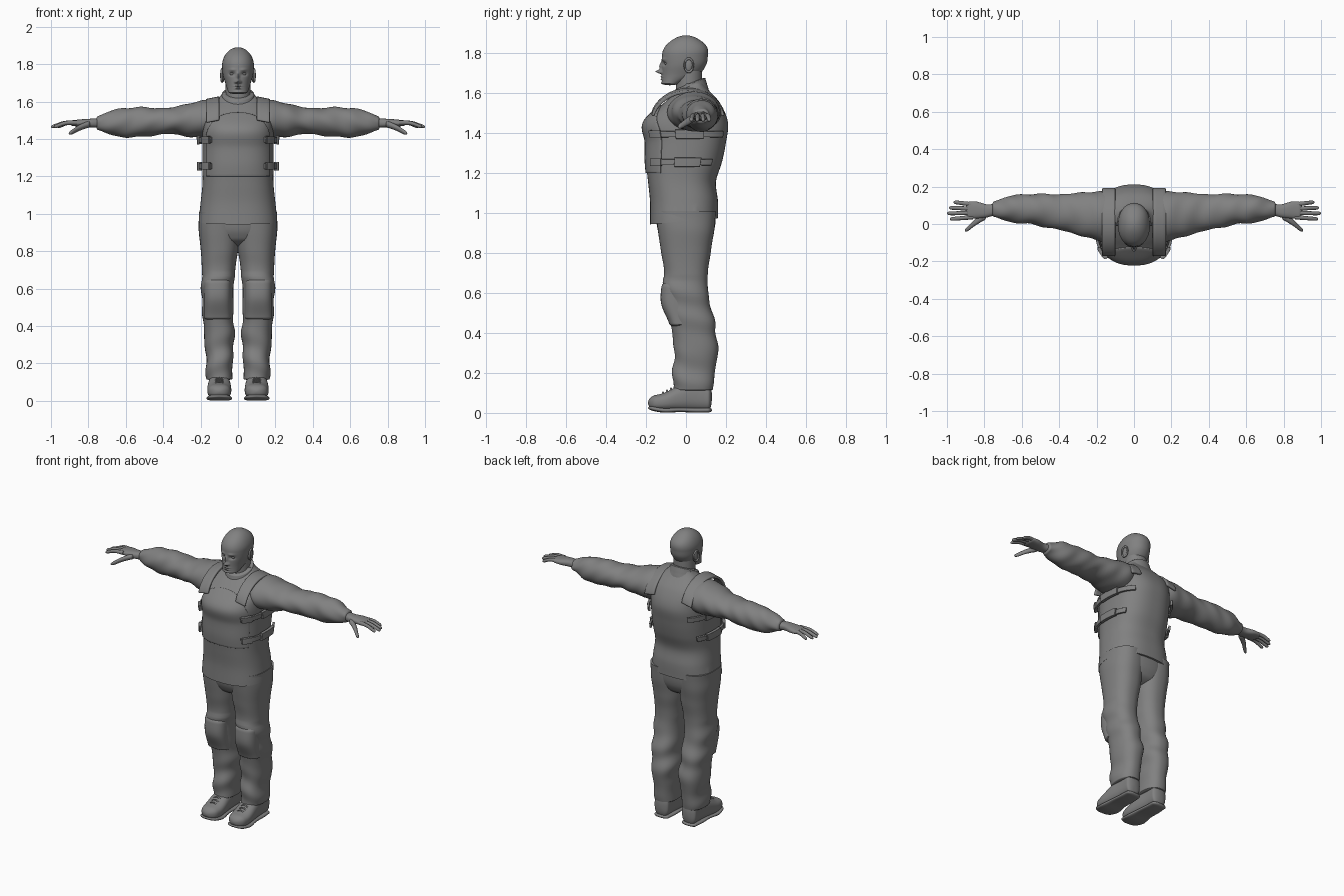
import bpy
import bmesh
from math import sin, cos, pi, exp, radians, sqrt
from mathutils import Vector

cube = bpy.data.objects.get("Cube")
if cube:
    bpy.data.objects.remove(cube)

grey = bpy.data.materials.new("plain grey")
grey.use_nodes = True
grey.diffuse_color = (0.22, 0.22, 0.22, 1)
shader = grey.node_tree.nodes["Principled BSDF"]
shader.inputs["Base Color"].default_value = grey.diffuse_color


def finish(obj, mirror=False, thick=0):
    """Give an object its material, optional thickness, mirror and smooth shading."""
    obj.data.materials.append(grey)
    if thick:
        solid = obj.modifiers.new("thickness", 'SOLIDIFY')
        solid.thickness, solid.offset = thick, 0
        bevel = obj.modifiers.new("soft edge", 'BEVEL')
        bevel.width, bevel.segments = thick * 0.3, 2
    if mirror:
        obj.modifiers.new("mirror", 'MIRROR')
    bpy.ops.object.select_all(action='DESELECT')
    obj.select_set(True)
    bpy.context.view_layer.objects.active = obj
    bpy.ops.object.shade_smooth_by_angle(angle=radians(45))


def grid_object(name, rows, closed=False, mirror=False, thick=0):
    """Join rows of points into a surface; closed rows form a capped tube."""
    bm = bmesh.new()
    rings = [[bm.verts.new(point) for point in row] for row in rows]
    for low, high in zip(rings, rings[1:]):
        for i in range(0 if closed else 1, len(low)):
            bm.faces.new((low[i - 1], low[i], high[i], high[i - 1]))
    if closed:
        bm.faces.new(rings[0])
        bm.faces.new(rings[-1])
    bmesh.ops.recalc_face_normals(bm, faces=bm.faces)
    mesh = bpy.data.meshes.new(name)
    bm.to_mesh(mesh)
    bm.free()
    obj = bpy.data.objects.new(name, mesh)
    bpy.context.collection.objects.link(obj)
    finish(obj, mirror, thick)


def smooth(values, s):
    """Read evenly spaced values as a smooth curve, s from 0 to 1."""
    if not isinstance(values, list):
        return values
    last = len(values) - 1
    i = min(int(s * last), last - 1)
    t = s * last - i
    a, b, c, d = (values[max(0, min(last, k))] for k in range(i - 1, i + 3))
    return b + t / 2 * (c - a + t * (2 * a - 5 * b + 4 * c - d + t * (3 * b - a - 3 * c + d)))


def section_point(mid, half, s, angle, power, grow=0, scale=1):
    unit = [abs(f) ** (2 / power) * (1 if f > 0 else -1) for f in (cos(angle), sin(angle))]
    return [smooth(m, s) + (smooth(h, s) * scale + grow) * f for m, h, f in zip(mid, half, unit)]


def loft(name, axis, span, mid, half, ends=(0, 0), power=2, segs=40, rings=40,
         fold=None, shape=None, mirror=False):
    """Oval sections along an axis; ends are the lengths over which the tips round off."""
    start, end = span
    rows = []
    for r in range(rings + 1):
        s = (1 - cos(pi * r / rings)) / 2
        t = start + (end - start) * s
        scale = 1
        for length, gap in zip(ends, (t - start, end - t)):
            if gap < length:
                scale *= max(.04, sqrt(max(0, 1 - (1 - gap / length) ** 2)))
        row = []
        for k in range(segs):
            angle = 2 * pi * k / segs
            grow = fold(t, angle) if fold else 0
            u, v = section_point(mid, half, s, angle, power, grow * scale, scale)
            point = Vector({'x': (t, u, v), 'y': (u, t, v), 'z': (u, v, t)}[axis])
            row.append(shape(point) if shape else point)
        rows.append(row)
    grid_object(name, rows, True, mirror)


# Jacket with a sloping hem and side vents
body_span = (.96, 1.65)
body_mid = (0, [-.01, -.01, -.02, -.01, 0, 0, .03, .04])
body_half = ([.21, .2, .19, .19, .19, .19, .18, .08], [.17, .17, .17, .19, .2, .21, .14, .05])


def hem(point):
    low = max(0, min(1, (1.05 - point.z) / .08))
    vent = max(0, 1 - abs(point.y - .05) / .02) if abs(point.x) > .1 else 0
    point.z += low * (.09 * point.y + .03 * vent)
    return point


loft("jacket_body", 'z', body_span, body_mid, body_half, power=2.5, segs=120, rings=70, shape=hem)


def body_plate(name, first, last, bottom, top, grow, thick, mirror=False):
    """A plate that follows the body between two angles in degrees."""
    rows = []
    steps = 24
    for j in range(steps + 1):
        row = []
        for i in range(steps + 1):
            angle = radians(first + (last - first) * i / steps)
            z = bottom + (top(i / steps) - bottom) * j / steps
            s = (z - body_span[0]) / (body_span[1] - body_span[0])
            row.append((*section_point(body_mid, body_half, s, angle, 2.5, grow), z))
        rows.append(row)
    grid_object(name, rows, mirror=mirror, thick=thick)


# Chest plate with an arched top
body_plate("chest_plate", 212, 328, 1.2, lambda s: 1.42 + .12 * sin(pi * s) ** .7, .001, .012)

# Side straps with a buckle and a folded end
for label, height, back in (("upper", 1.38, 52), ("lower", 1.24, 38)):
    for part, first, last, margin, grow in (("straps", -50, back, 0, .014),
                                            ("strap_ends", -48, -28, .004, .018),
                                            ("buckles", -9, 18, .008, .02)):
        body_plate(f"{label}_side_{part}", first, last, height - margin,
                   lambda s: height + .03 + margin, grow, grow, True)

# Vest straps over the shoulders
arc = [pi * i / 24 for i in range(25)]
grid_object("shoulder_straps", [[(x, .01 - .175 * cos(a), 1.5 + .12 * sin(a) ** 1.3 - (x - .1) / 5)
                                 for x in (.1, .12, .15, .17)] for a in arc], mirror=True, thick=.016)


# Collar, higher at the back, and neck
def collar_tilt(point):
    point.z += .42 * point.y
    return point


loft("collar", 'z', (1.56, 1.645), (0, .015), ([.12, .1, .09, .085], [.1, .09, .08]), ends=(0, .01), shape=collar_tilt)
loft("neck", 'z', (1.58, 1.72), (0, .015), (.066, .066))

# Face features: side offset, height, width, tallness, push
features = {
    "nose_tip": (0, 1.708, .011, .01, .03),
    "nose_bridge": (0, 1.735, .008, .02, .014),
    "nostril": (.013, 1.704, .006, .006, .01),
    "brow": (.03, 1.77, .018, .007, .005),
    "eye_socket": (.032, 1.748, .014, .009, -.013),
    "upper_lip": (0, 1.683, .018, .004, .008),
    "lower_lip": (0, 1.67, .016, .004, .008),
    "chin": (0, 1.65, .02, .008, .005),
}


def face(point):
    if point.y < -.02:
        x = abs(point.x)
        point.y -= sum(push * exp(-((x - side) / wide) ** 2 - ((point.z - height) / tall) ** 2)
                       for side, height, wide, tall, push in features.values())
    return point


loft("head", 'z', (1.64, 1.89), (0, [-.08, -.03, -.01, -.005, 0, 0]),
     ([.05, .065, .08, .085, .085, .085], [.04, .09, .11, .115, .115, .1]),
     ends=(.01, .1), power=2.15, segs=140, rings=110, shape=face)


# Eyes and ears
def mirrored_primitive(name, add, centre, size, turn=(0, 0, 0), **options):
    add(location=centre, rotation=turn, **options)
    obj = bpy.context.object
    obj.name = name
    obj.scale = size
    bpy.ops.object.transform_apply(location=True, rotation=True, scale=True)
    finish(obj, mirror=True)


sphere, torus = bpy.ops.mesh.primitive_uv_sphere_add, bpy.ops.mesh.primitive_torus_add
mirrored_primitive("eyes", sphere, (.032, -.095, 1.748), (.013, .012, .009), radius=1)
mirrored_primitive("ears", sphere, (.08, .012, 1.738), (.009, .02, .034), (-.2, 0, 0), radius=1)
mirrored_primitive("ear_rims", torus, (.085, .014, 1.74), (.033, .022, .03), (-.2, pi / 2, 0),
                   major_radius=1, minor_radius=.2)


# Sleeves with soft folds
def sleeve_fold(x, angle):
    return .004 * sin(48 * x + 2 * sin(angle)) * sin(2 * angle + 9 * x)


loft("sleeves", 'x', (.06, .76), ([.04, .04, .05, .06, .07, .08, .08, .08], [1.51, 1.5, 1.49, 1.485]),
     ([.08, .13, .12, .1, .09, .08, .07, .04], [.09, .1, .09, .07, .075, .08, .07, .035]),
     ends=(0, .01), rings=60, fold=sleeve_fold, mirror=True)

# Hands: palm, four fanned fingers and a thumb
loft("palms", 'x', (.73, .9), ([.08, .07, .075, .075], 1.485), ([.03, .035, .045, .045], [.025, .022, .015]),
     ends=(0, .02), power=2.4, mirror=True)
for i, (finger, tip) in enumerate((("index", .985), ("middle", 1), ("ring", .99), ("little", .965))):
    root = .036 + .023 * i
    loft(f"{finger}_fingers", 'x', (.86, tip), ([root, root * 1.3 - .02], [1.487, 1.485, 1.465]),
         ([.012, .01], [.012, .01]), ends=(0, .015), segs=16, rings=16, mirror=True)
loft("thumbs", 'x', (.79, .905), ([.045, .01, -.035], [1.48, 1.46, 1.43]), ([.022, .018, .012], [.018, .016, .012]),
     ends=(.01, .02), segs=20, rings=20, mirror=True)


# Trousers with folds that deepen below the knee
def leg_fold(z, angle):
    depth = .006 if z < .68 else .001
    return depth * sin(42 * z + 1.5 * sin(angle + 1)) * (1 + sin(angle + 14 * z)) / 2


loft("hips", 'z', (.82, 1), (0, 0), ([.14, .19, .2], [.1, .14, .15]), ends=(.05, 0), power=2.4)
loft("trouser_legs", 'z', (.11, 1.01), ([.1, .1, .11, .1, .1], [.035, .04, .05, .04, .02, 0, 0, 0, 0, 0]),
     ([.07, .07, .08, .08, .085, .085, .09, .1, .11, .11], [.1, .105, .11, .11, .11, .11, .11, .125, .14, .15]),
     ends=(.006, 0), power=2.35, segs=48, rings=90, fold=leg_fold, mirror=True)
loft("knee_pads", 'z', (.43, .67), (.11, [-.03, -.05, -.05]), (.073, [.05, .075, .07]),
     ends=(.015, .04), power=2.6, mirror=True)

# Boots, soles and laces
loft("boots", 'y', (-.19, .13), (.1, [.05, .055, .075, .085, .08]),
     ([.05, .064, .06, .052, .05], [.035, .045, .065, .075, .07]), ends=(.04, .02), power=2.5, mirror=True)
loft("soles", 'y', (-.19, .13), (.1, [.025, .013, .016, .013, .014]),
     ([.055, .068, .058, .055, .05], .012), ends=(.03, .02), power=3, mirror=True)
for i in range(3):
    top = .1 + .01 * i
    loft(f"boot_lace_{i + 1}", 'x', (.06, .14), (.02 * i - .115, [top - .02, top, top, top - .02]),
         (.005, .004), segs=10, rings=16, mirror=True)
